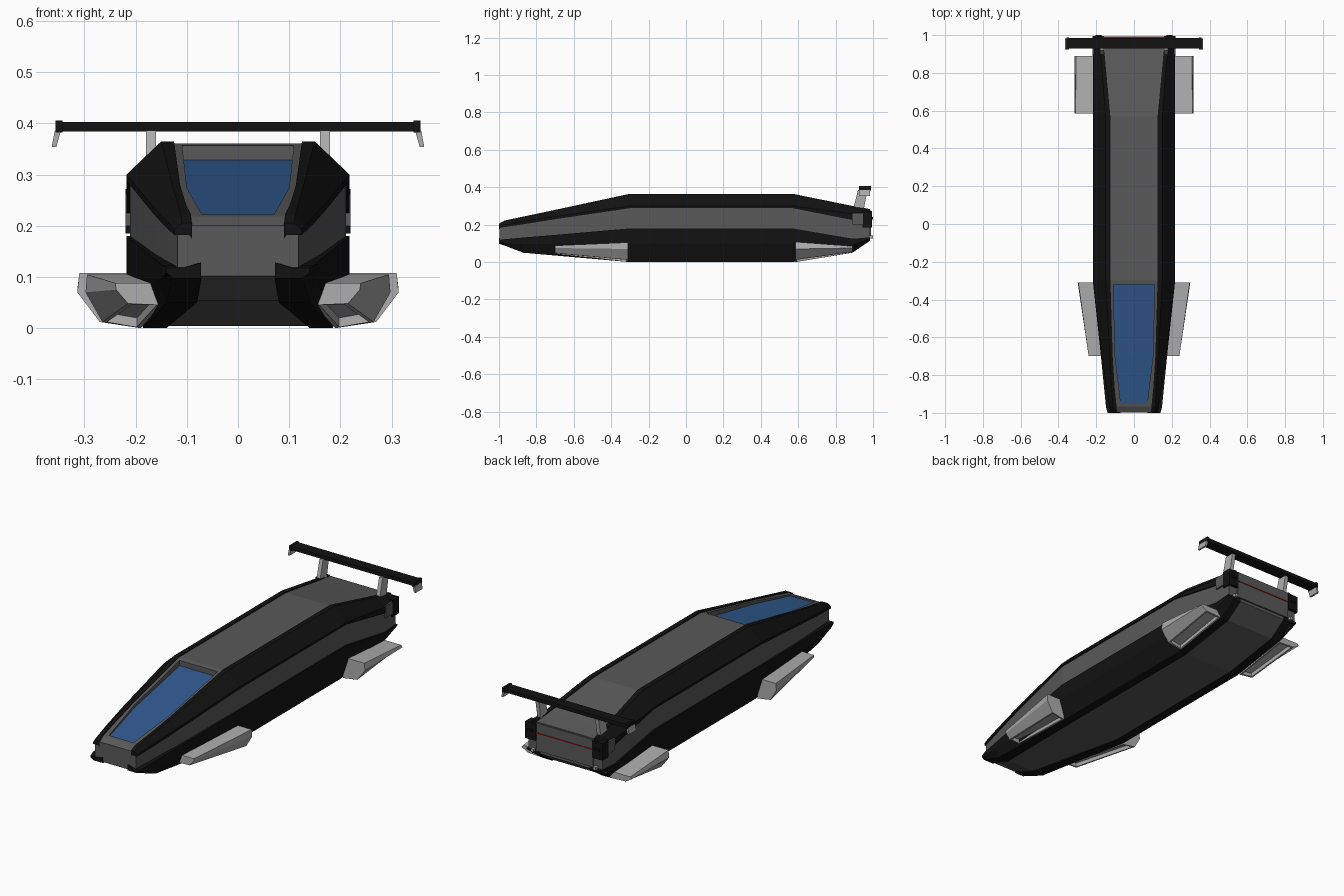
import bpy, bmesh

if "Cube" in bpy.data.objects:
    bpy.data.objects.remove(bpy.data.objects["Cube"])


def material(name, rgb):
    m = bpy.data.materials.new(name)
    m.diffuse_color = (*rgb, 1)
    m.use_nodes = True
    m.node_tree.nodes["Principled BSDF"].inputs["Base Color"].default_value = m.diffuse_color
    return m


GREY = material("panel_grey", (0.10, 0.10, 0.10))
BLACK = material("trim_black", (0.006, 0.006, 0.006))
LIGHT = material("light_grey", (0.42, 0.42, 0.42))
BLUE = material("glass_blue", (0.03, 0.10, 0.27))
RED = material("lamp_red", (0.35, 0.01, 0.01))


def loft(name, rings, mat, mirror=False, slot=0.0):
    """Skin matching closed rings; optionally recess the downward face."""
    bm = bmesh.new()
    for s in ((1, -1) if mirror else (1,)):
        vs = [[bm.verts.new((s * x, y, z)) for x, y, z in r] for r in rings]
        n = len(vs[0])
        for a, b in zip(vs, vs[1:]):
            for i in range(n):
                j = (i + 1) % n
                bm.faces.new((a[i], a[j], b[j], b[i]))
        bm.faces.new(vs[0])
        bm.faces.new(vs[-1])
    bmesh.ops.recalc_face_normals(bm, faces=bm.faces[:])
    if slot:
        bm.normal_update()
        low = [f for f in bm.faces if f.normal.z < -0.85]
        bmesh.ops.inset_individual(bm, faces=low, thickness=0.012)
        bmesh.ops.inset_individual(bm, faces=low, thickness=0.002, depth=-slot)
    me = bpy.data.meshes.new(name)
    bm.to_mesh(me)
    bm.free()
    me.materials.append(mat)
    ob = bpy.data.objects.new(name, me)
    bpy.context.collection.objects.link(ob)
    return ob


def box(name, x0, x1, y0, y1, z0, z1, mat, mirror=False):
    rings = [[(x0, y, z0), (x1, y, z0), (x1, y, z1), (x0, y, z1)] for y in (y0, y1)]
    return loft(name, rings, mat, mirror)


def ring(y, pts):
    return [(x, y, z) for x, z in pts]


# Hull stations: y, roof edge, roof corner, roof z, shoulder x, shoulder z,
# band top, band bottom, sill x, sill z, keel corner, keel edge, keel z
STATIONS = [
    (-1.0, .09, .11, .205, .125, .192, .182, .118, .14, .108, .125, .072, .098),
    (-.97, .092, .112, .222, .13, .2, .187, .122, .148, .1, .13, .073, .088),
    (-.87, .102, .118, .243, .146, .217, .202, .131, .158, .095, .14, .08, .05),
    (-.7, .113, .128, .279, .17, .243, .229, .145, .175, .098, .152, .098, .035),
    (-.3, .125, .15, .365, .218, .3, .288, .18, .218, .1, .185, .14, 0),
    (.57, .125, .15, .365, .218, .3, .288, .18, .218, .1, .185, .14, 0),
    (.89, .155, .175, .3, .218, .258, .225, .125, .218, .09, .185, .14, .05),
    (.985, .165, .18, .283, .218, .25, .215, .132, .218, .125, .185, .14, .115),
]
core, upper, lower = [], [], []
for y, a, b, zt, c, zc, zd, zg, w, zl, k, n, zb in STATIONS:
    side = min(c, w) - .007
    half = [(b - .008, zt - .004), (side, zc - .005), (side, zl + .003), (k - .006, zb + .004)]
    core.append(ring(y * .997, half + [(-x, z) for x, z in reversed(half)]))
    upper.append(ring(y, [(a, zt), (b, zt), (c, zc), (c, zd), (c - .03, zd), (a, zt - .03)]))
    lower.append(ring(y, [(w, zg), (w, zl), (k, zb), (n, zb), (n, zb + .03), (w - .035, zg)]))

hull = loft("hull", core, GREY)
loft("upper_trim", upper, BLACK, mirror=True)
loft("lower_trim", lower, BLACK, mirror=True)

# Recessed windscreen
GLASS = [(-.95, .07, .214), (-.7, .1, .26), (-.32, .109, .329)]


def glass_rings(z_low, z_high):
    return [ring(y, [(-x, z + z_low), (x, z + z_low), (x, z + z_high), (-x, z + z_high)])
            for y, x, z in GLASS]


cutter = loft("windscreen_cutter", glass_rings(-.004, .1), GREY)
cutter.hide_render = True
mod = hull.modifiers.new("recess", 'BOOLEAN')
mod.operation = 'DIFFERENCE'
mod.solver = 'EXACT'
mod.object = cutter
bpy.context.view_layer.objects.active = hull
bpy.ops.object.modifier_apply(modifier="recess")
bpy.data.objects.remove(cutter)
loft("windscreen", glass_rings(-.008, 0), BLUE)

# Ducted side pods with a slot underneath
loft("front_pods", [
    ring(-.7, [(.15, .088), (.24, .088), (.238, .075), (.215, .048), (.15, .045)]),
    ring(-.31, [(.19, .105), (.295, .105), (.298, .07), (.265, .012), (.19, 0)]),
], LIGHT, mirror=True, slot=.018)
loft("rear_pods", [
    ring(.585, [(.19, .108), (.31, .108), (.314, .07), (.27, .012), (.19, 0)]),
    ring(.89, [(.19, .085), (.306, .085), (.314, .075), (.28, .055), (.19, .05)]),
], LIGHT, mirror=True, slot=.018)

# Rear wing with struts and drooped tips
box("wing", -.355, .355, .93, .985, .384, .403, BLACK)
box("wing_end_caps", .343, .357, .925, .988, .382, .406, BLACK, mirror=True)
loft("wing_tips", [ring(y, [(.346, .386), (.358, .386), (.364, .354), (.355, .354)])
                   for y in (.925, .983)], LIGHT, mirror=True)
loft("wing_struts", [
    [(.16, .885, .25), (.18, .885, .25), (.18, .945, .25), (.16, .945, .25)],
    [(.16, .92, .386), (.18, .92, .386), (.18, .97, .386), (.16, .97, .386)],
], LIGHT, mirror=True)
box("strut_side_plates", .2, .22, .89, .945, .2, .262, GREY, mirror=True)

# Tail details
box("tail_corner_blocks", .16, .22, .945, .994, .185, .272, BLACK, mirror=True)
box("tail_panel", -.162, .162, .96, .99, .135, .276, GREY)
box("tail_lamp", -.165, .165, .975, .993, .223, .228, RED)
box("tail_latches", .175, .205, .98, 1.0, .228, .24, BLACK, mirror=True)
box("tail_outlets", .17, .185, .97, 1.0, .127, .142, LIGHT, mirror=True)
